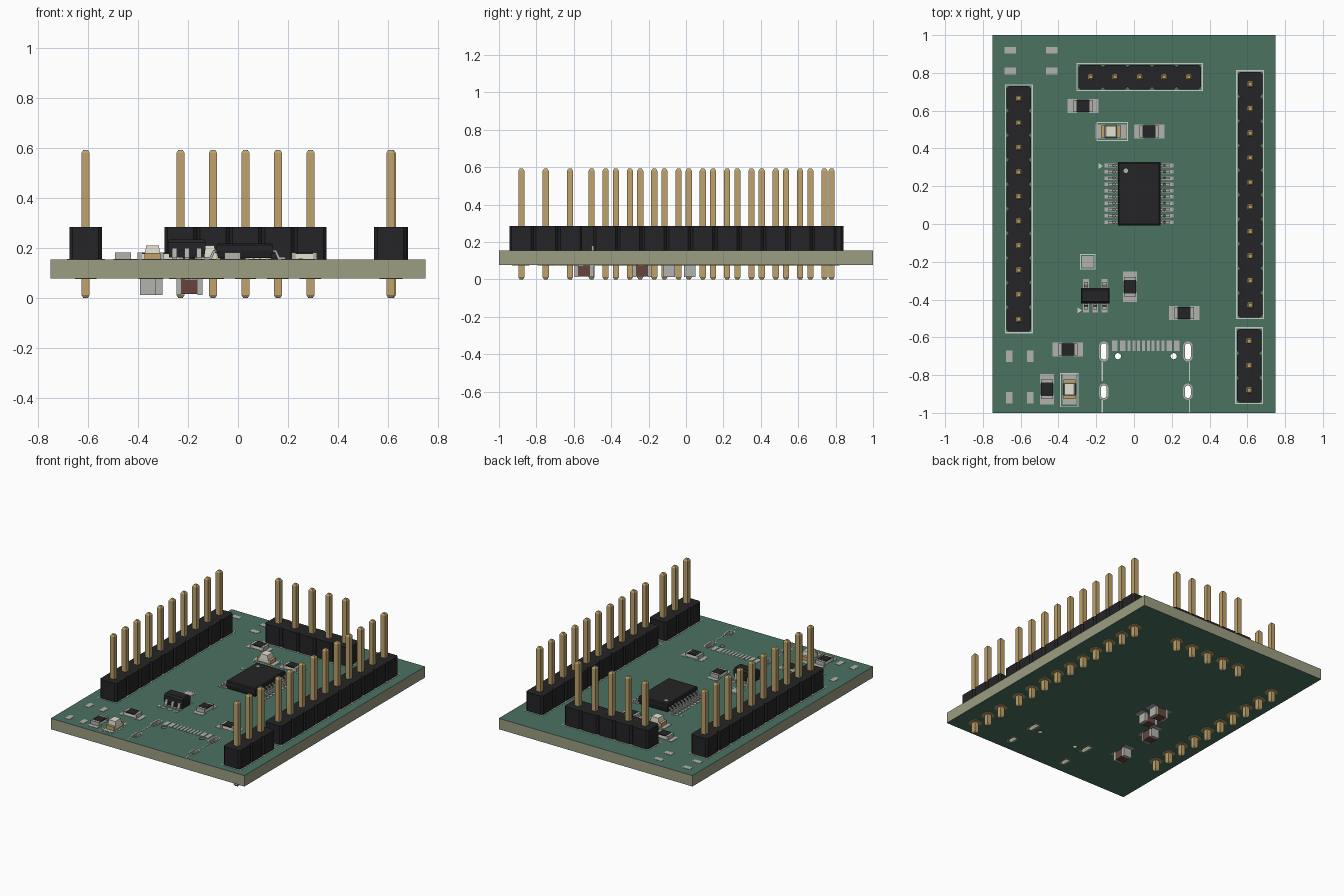
import bpy, bmesh, math
from mathutils import Vector

if "Cube" in bpy.data.objects:
    bpy.data.objects.remove(bpy.data.objects["Cube"])

TOP, BOT, P = 0.153, 0.077, 0.13   # board faces and pin pitch


def material(name, r, g, b):
    m = bpy.data.materials.new(name)
    m.diffuse_color = (r, g, b, 1)
    m.use_nodes = True
    m.node_tree.nodes["Principled BSDF"].inputs["Base Color"].default_value = m.diffuse_color
    return m


GREEN = material("solder_mask", .07, .17, .12)
EDGE = material("board_edge", .33, .34, .22)
BLACK = material("black_plastic", .018, .018, .02)
GOLD = material("gold", .52, .37, .15)
METAL = material("tin", .45, .45, .43)
SILK = material("silkscreen", .6, .64, .6)
BROWN = material("brown_ceramic", .13, .06, .045)
CREAM = material("cream_lens", .78, .76, .64)


def loft(bm, x, y, levels):
    """Rectangular sections (z, width, depth) stacked into a closed solid."""
    rings = [[bm.verts.new((x + sx * w / 2, y + sy * d / 2, z))
              for sx, sy in ((-1, -1), (1, -1), (1, 1), (-1, 1))] for z, w, d in levels]
    for a, b in zip(rings, rings[1:]):
        for i in range(4):
            j = (i + 1) % 4
            bm.faces.new((a[i], a[j], b[j], b[i]))
    bm.faces.new(rings[0][::-1])
    bm.faces.new(rings[-1])


def prism(bm, pts, vec):
    """Extrude a closed outline of 3D points along a vector."""
    a = [bm.verts.new(p) for p in pts]
    b = [bm.verts.new(Vector(p) + Vector(vec)) for p in pts]
    n = len(a)
    for i in range(n):
        bm.faces.new((a[i], a[(i + 1) % n], b[(i + 1) % n], b[i]))
    bm.faces.new(a[::-1])
    bm.faces.new(b)


def finish(name, bm, *mats):
    bmesh.ops.recalc_face_normals(bm, faces=bm.faces)
    me = bpy.data.meshes.new(name)
    bm.to_mesh(me)
    bm.free()
    for m in mats:
        me.materials.append(m)
    ob = bpy.data.objects.new(name, me)
    bpy.context.collection.objects.link(ob)
    return ob


def boxes(name, mat, items):
    """items: (x, y, w, d, z0, z1)"""
    bm = bmesh.new()
    for x, y, w, d, z0, z1 in items:
        loft(bm, x, y, [(z0, w, d), (z1, w, d)])
    return finish(name, bm, mat)


def slot(x, y, w, h, n=8):
    """Rounded slot outline (a circle when w == h)."""
    r, s = w / 2, (h - w) / 2
    return [(x + r * math.cos(t), y + r * math.sin(t) + side * s)
            for side, t0 in ((1, 0), (-1, math.pi))
            for t in (t0 + math.pi * k / n for k in range(n + 1 if h > w else n))]


def rect(x, y, w, h):
    return [(x - w / 2, y - h / 2), (x + w / 2, y - h / 2), (x + w / 2, y + h / 2), (x - w / 2, y + h / 2)]


def plate(name, loops, z0, z1, *mats):
    """Flat plate from outlines; nested outlines become holes."""
    cu = bpy.data.curves.new(name, 'CURVE')
    cu.dimensions, cu.fill_mode, cu.extrude = '2D', 'BOTH', (z1 - z0) / 2
    for pts in loops:
        sp = cu.splines.new('POLY')
        sp.points.add(len(pts) - 1)
        for p, q in zip(sp.points, pts):
            p.co = (q[0], q[1], 0, 1)
        sp.use_cyclic_u = True
    tmp = bpy.data.objects.new(name + "_outline", cu)
    bpy.context.collection.objects.link(tmp)
    dg = bpy.context.evaluated_depsgraph_get()
    me = bpy.data.meshes.new_from_object(tmp.evaluated_get(dg))
    bm = bmesh.new()
    bm.from_mesh(me)
    bpy.data.objects.remove(tmp)
    bpy.data.meshes.remove(me)
    bmesh.ops.remove_doubles(bm, verts=bm.verts, dist=1e-5)
    bmesh.ops.translate(bm, verts=bm.verts, vec=(0, 0, (z0 + z1) / 2))
    bmesh.ops.recalc_face_normals(bm, faces=bm.faces)
    for f in bm.faces:
        f.smooth = False
        f.material_index = 1 if len(mats) > 1 and abs(f.normal.z) < .5 else 0
    return finish(name, bm, *mats)


# Circuit board with connector slots and locating holes
slots = [(x, y, h) for x in (-.16, .285) for y, h in ((-.675, .087), (-.888, .067))]
holes = [slot(x, y, .031, h) for x, y, h in slots]
pegs = [slot(x, -.7, .033, .033) for x in (-.085, .21)]
plate("circuit_board", [rect(0, 0, 1.5, 2)] + holes + pegs, BOT, TOP, GREEN, EDGE)
rings = holes + [slot(x, y, .05, h + .02) for x, y, h in slots]
plate("slot_rings_top", rings, TOP, TOP + .002, METAL)
plate("slot_rings_bottom", rings, BOT - .002, BOT, METAL)

# Pin headers: notched housings, gold pins, solder rings, printed outlines
headers = [("left", -.61, -.505, 10, False), ("right", .615, -.43, 10, False),
           ("short", .61, -.88, 3, False), ("back", -.23, .778, 5, True)]
frames, solder = [], []
for name, x, y, n, flat in headers:
    h, c = P / 2, .013
    side = []
    for i in range(n):
        side += [(h - c, i * P - h), (h, i * P - h + c), (h, i * P + h - c)]
    side.append((h - c, n * P - h))
    outline = side + [(-u, v) for u, v in side[::-1]]
    bm = bmesh.new()
    prism(bm, [(x + v, y + u, TOP + .001) if flat else (x + u, y + v, TOP + .001) for u, v in outline],
          (0, 0, P))
    finish(name + "_header_housing", bm, BLACK)
    bm = bmesh.new()
    for i in range(n):
        px, py = (x + i * P, y) if flat else (x, y + i * P)
        loft(bm, px, py, [(0, .018, .018), (.012, .033, .033), (.58, .033, .033), (.592, .018, .018)])
        solder.append(slot(px, py, .086, .086))
    finish(name + "_header_pins", bm, GOLD)
    mid, L = (n - 1) * P / 2, n * P
    cx, cy, w, d = (x + mid, y, L, P) if flat else (x, y + mid, P, L)
    frames += [rect(cx, cy, w + .018, d + .018), rect(cx, cy, w + .006, d + .006)]
plate("solder_rings", solder, BOT - .002, BOT, GOLD)

# Printed outlines around diodes, test point and connector
for x, y, w, d in ((-.115, .49, .165, .1), (-.342, -.88, .097, .18), (-.245, -.2, .08, .08)):
    frames += [rect(x, y, w, d), rect(x, y, w - .01, d - .01)]
frames += [rect(x, y, .006, h) for x in (-.168, .293) for y, h in ((-.78, .1), (-.965, .065))]
frames += [[(x, y - .015), (x + .022, y), (x, y + .015)] for x, y in ((-.187, .307), (-.298, -.457))]
plate("printed_outlines", frames, TOP, TOP + .0015, SILK)

# Bare pads: switches, test point, connector row
pads = [(x, y, .06, .035) for x in (-.655, -.435) for y in (.92, .81)]
pads += [(x, y, .035, .06) for x in (-.66, -.55) for y in (-.7, -.92)]
pads.append((-.245, -.2, .06, .06))
for s in (-1, 1):
    pads += [(.063 + s * o, -.645, w, .057) for o, w in
             ((.164, .029), (.123, .029), (.09, .016), (.064, .016), (.038, .016), (.013, .016))]
under = []


def chip(name, x, y, upright, kind):
    """Two-terminal part: resistor, diode, or capacitor under the board."""
    def put(off, l, w, z0, z1):
        return (x, y + off, w, l, z0, z1) if upright else (x + off, y, l, w, z0, z1)
    for s in (-1, 1):
        (under if kind == "cap" else pads).append(put(s * .056, .05, .075, 0, 0)[:4])
    if kind == "cap":
        boxes(name + "_body", BROWN, [put(0, .066, .06, .015, BOT - .004)])
        boxes(name + "_ends", METAL, [put(s * .0425, .019, .064, .012, BOT - .001) for s in (-1, 1)])
    elif kind == "res":
        boxes(name + "_core", CREAM, [put(0, .07, .062, TOP + .003, TOP + .022)])
        boxes(name + "_coating", BLACK, [put(0, .07, .063, TOP + .022, TOP + .029)])
        boxes(name + "_ends", METAL, [put(s * .043, .017, .064, TOP + .001, TOP + .028) for s in (-1, 1)])
    else:
        boxes(name + "_base", CREAM, [put(0, .072, .062, TOP + .003, TOP + .026)])
        boxes(name + "_ends", GOLD, [put(s * .044, .017, .064, TOP + .001, TOP + .027) for s in (-1, 1)])
        w, d = put(0, .066, .062, 0, 0)[2:4]
        bm = bmesh.new()
        loft(bm, x, y, [(TOP + .026, w, d), (TOP + .057, w - .012, d - .004)])
        finish(name + "_lens", bm, CREAM)


for i, (x, y, up) in enumerate([(-.46, -.875, True), (.08, .49, False), (-.35, -.665, False),
                                (-.022, -.332, True), (.265, -.472, False), (-.27, .625, False)]):
    chip(f"resistor_{i + 1}", x, y, up, "res")
chip("diode_back", -.122, .49, False, "led")
chip("diode_front", -.342, -.875, True, "led")
for i, (x, y, up) in enumerate([(-.36, -.545, True), (-.335, -.235, True),
                                (-.195, -.09, False), (-.195, .02, False)]):
    chip(f"capacitor_{i + 1}", x, y, up, "cap")


def lead(bm, x, y, d, r0, r1, zh, w):
    """Gull-wing lead leaving (x, y) in direction d, from r0 out to r1."""
    t, k = .008, r1 - r0
    prof = [(r0 - .01, zh), (r0 + .3 * k, zh), (r0 + .55 * k, TOP + .003 + t), (r1, TOP + .003 + t),
            (r1, TOP + .003), (r0 + .4 * k, TOP + .003), (r0 + .2 * k, zh - t), (r0 - .01, zh - t)]
    across = Vector((-d[1], d[0], 0)) * w
    prism(bm, [Vector((x + d[0] * r, y + d[1] * r, z)) - across / 2 for r, z in prof], across)


# Main controller chip
cx, cy = .027, .16
bm = bmesh.new()
loft(bm, cx, cy, [(TOP + .006, .212, .32), (TOP + .034, .225, .334), (TOP + .058, .225, .334), (TOP + .064, .213, .322)])
finish("controller_body", bm, BLACK)
plate("controller_pin_mark", [slot(cx - .07, cy + .122, .024, .024)], TOP + .064, TOP + .065, METAL)
bm = bmesh.new()
for s in (-1, 1):
    for i in range(10):
        y = cy + (i - 4.5) * .0333
        lead(bm, cx, y, (s, 0), .11, .164, TOP + .038, .0125)
        pads.append((cx + s * .152, y, .06, .019))
finish("controller_leads", bm, METAL)

# Small five-lead regulator
cx, cy = -.205, -.38
bm = bmesh.new()
loft(bm, cx, cy, [(TOP + .008, .14, .076), (TOP + .044, .15, .084), (TOP + .068, .15, .08), (TOP + .08, .14, .06)])
finish("regulator_body", bm, BLACK)
bm = bmesh.new()
for s, o in ((-1, -.0487), (-1, 0), (-1, .0487), (1, -.0487), (1, .0487)):
    lead(bm, cx + o, cy, (0, s), .04, .072, TOP + .046, .02)
    pads.append((cx + o, cy + s * .064, .03, .05))
finish("regulator_leads", bm, METAL)

# Copper pads on both faces
boxes("top_pads", METAL, [p + (TOP - .001, TOP + .002) for p in pads])
boxes("bottom_pads", METAL, [p + (BOT - .002, BOT + .001) for p in under])
